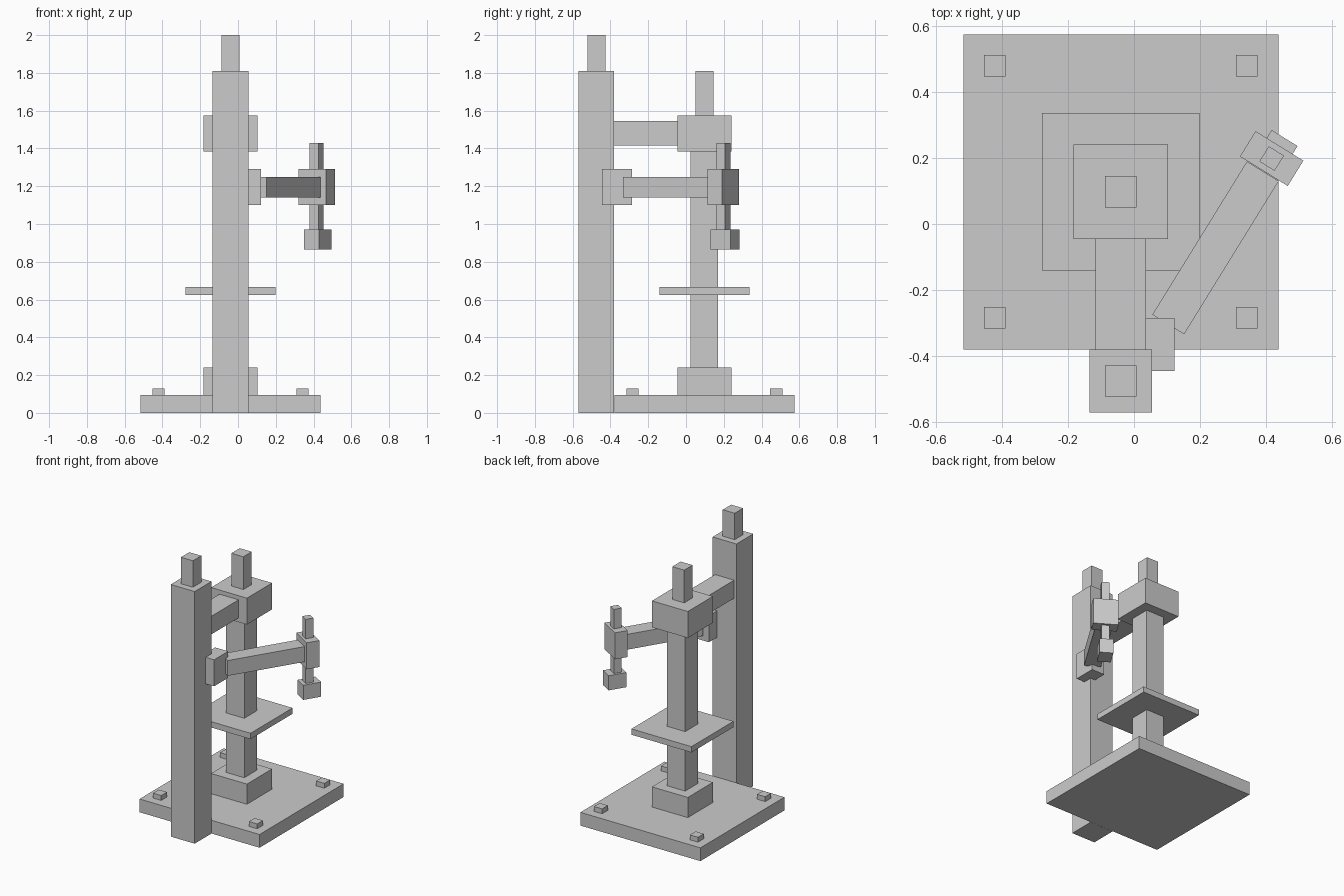
import bpy
from math import radians
from mathutils import Vector, Matrix

start_cube = bpy.data.objects.get("Cube")
if start_cube:
    bpy.data.objects.remove(start_cube, do_unlink=True)

# One plain grey for the whole stand
grey = bpy.data.materials.new("plain_grey")
grey.use_nodes = True
colour = (0.6, 0.6, 0.6, 1)
grey.diffuse_color = colour
grey.node_tree.nodes["Principled BSDF"].inputs["Base Color"].default_value = colour


def block(name, centre, size, z_range, turn=0.0):
    """Upright box: plan centre, plan size, bottom and top heights, turn about z."""
    low, high = z_range
    bpy.ops.mesh.primitive_cube_add(size=1)
    ob = bpy.context.object
    ob.name = ob.data.name = name
    ob.data.transform(Matrix.Diagonal((size[0], size[1], high - low, 1)))
    ob.location = (centre[0], centre[1], (low + high) / 2)
    ob.rotation_euler.z = turn
    ob.data.materials.append(grey)
    return ob


def square(name, centre, side, z_range):
    return block(name, centre, (side, side), z_range)


# Base plate with four corner bolts
axis = Vector((-0.04, 0.0975))
square("base_plate", axis, 0.953, (0, 0.095))
for sx in (-1, 1):
    for sy in (-1, 1):
        square("base_bolt", axis + Vector((sx, sy)) * 0.381, 0.065, (0.095, 0.13))

# Central column stack
square("column_foot", axis, 0.285, (0.095, 0.24))
square("column", axis, 0.145, (0.24, 1.385))
square("work_table", axis, 0.477, (0.625, 0.667))
square("column_head", axis, 0.285, (1.385, 1.575))
square("column_pin", axis, 0.095, (1.575, 1.81))

# Tall front mast and its link to the column head
mast = Vector((-0.04, -0.475))
square("mast", mast, 0.19, (0, 1.81))
square("mast_pin", mast, 0.095, (1.81, 2.0))
block("upper_link", (-0.04, -0.2125), (0.152, 0.335), (1.415, 1.545))

# Swing arm, with its length along its own x axis
block("arm_bracket", (0.07, -0.365), (0.104, 0.16), (1.1, 1.29))
turn = radians(58.3)
along = Vector((1, 0)).to_3d()
along.rotate(Matrix.Rotation(turn, 3, "Z"))
along = along.to_2d()
arm_start = Vector((0.1035, -0.304))
arm_length = 0.545
block("swing_arm", arm_start + along * arm_length / 2, (arm_length, 0.113),
      (1.14, 1.25), turn)

# Clamp block, spindle and foot at the arm tip
tip = Vector((0.4165, 0.198))
block("arm_clamp", tip, (0.09, 0.17), (1.1, 1.29), turn)
block("spindle_upper", tip, (0.054, 0.054), (1.29, 1.43), turn)
block("spindle_lower", tip, (0.054, 0.054), (0.97, 1.1), turn)
block("spindle_foot", (0.4225, 0.2065), (0.126, 0.092), (0.865, 0.97), turn)
